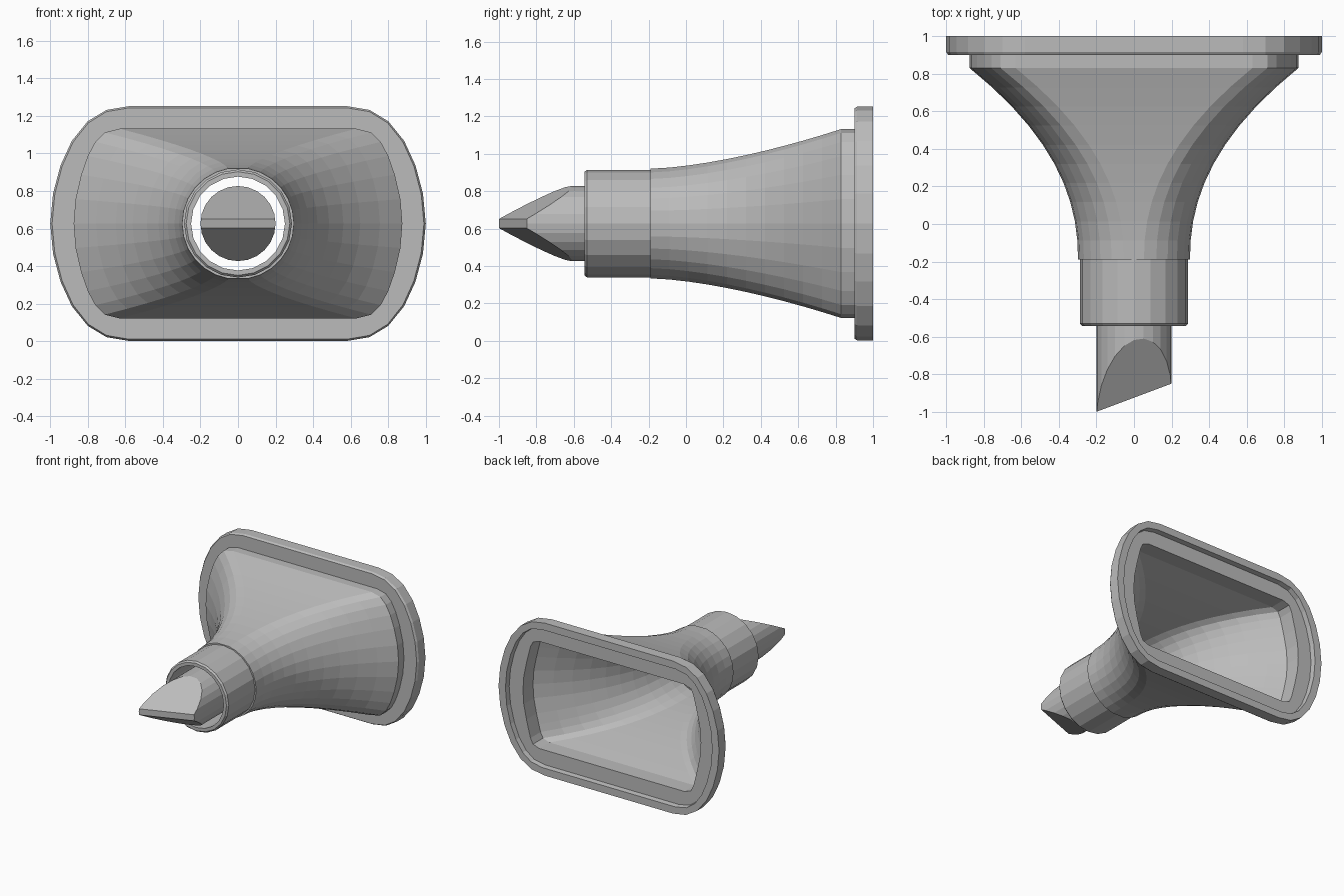
import bpy, bmesh, math
from mathutils import Vector

if "Cube" in bpy.data.objects:
    bpy.data.objects.remove(bpy.data.objects["Cube"], do_unlink=True)

MID = 0.627  # height of the central axis

grey = bpy.data.materials.new("plain grey")
grey.use_nodes = True
grey.diffuse_color = (0.5, 0.5, 0.5, 1)
grey.node_tree.nodes["Principled BSDF"].inputs["Base Color"].default_value = (0.5, 0.5, 0.5, 1)


def finish(bm, name):
    bmesh.ops.recalc_face_normals(bm, faces=bm.faces)
    mesh = bpy.data.meshes.new(name)
    bm.to_mesh(mesh)
    bm.free()
    mesh.materials.append(grey)
    obj = bpy.data.objects.new(name, mesh)
    bpy.context.collection.objects.link(obj)
    return obj


def full_outline(quarter):
    """Mirror a quarter outline (side middle to top) into a closed ring."""
    half = quarter + [(-x, z) for x, z in reversed(quarter)]
    return half + [(x, -z) for x, z in reversed(half[1:-1])]


def blend(a, b, fx, fz):
    return [(p[0] + (q[0] - p[0]) * fx, p[1] + (q[1] - p[1]) * fz) for p, q in zip(a, b)]


def circle(radius, count=20):
    return [(radius * math.cos(2 * math.pi * i / count), radius * math.sin(2 * math.pi * i / count))
            for i in range(count)]


def loft(bm, rings, closed=False):
    """Skin rings given as (y, outline); closed joins the last ring to the first."""
    loops = [[bm.verts.new((x, y, z + MID)) for x, z in ring] for y, ring in rings]
    pairs = list(zip(loops, loops[1:]))
    if closed:
        pairs.append((loops[-1], loops[0]))
    for a, b in pairs:
        n = len(a)
        for i in range(n):
            j = (i + 1) % n
            bm.faces.new((a[i], a[j], b[j], b[i]))
    return loops


# Outlines of the flared mouth, the flange and the round neck
mouth = full_outline([(.875, 0), (.865, .13), (.835, .26), (.80, .36), (.76, .435), (.71, .485), (.63, .505)])
rim = full_outline([(1, 0), (.985, .16), (.945, .31), (.885, .44), (.80, .545), (.70, .605), (.58, .625)])


def neck(radius):
    return full_outline([(radius * math.cos(i * .232), radius * math.sin(i * .232)) for i in range(7)])


def offset(f):
    return blend(mouth, rim, f, f)


def flare(start, end, steps=10):
    rings = []
    for i in range(steps + 1):
        t = i / steps
        rings.append((-.19 + 1.02 * t, blend(start, end, t ** 2.2, t ** 1.55)))
    return rings


# Horn shell with collar, flange and recessed back
opening = offset(-.55)
horn_rings = flare(neck(.298), mouth)
horn_rings += [(.90, mouth), (.90, offset(.92)), (.915, rim), (1.0, rim),
               (1.0, offset(.5)), (.96, offset(.45)), (.96, opening)]
horn_rings += list(reversed(flare(neck(.255), opening)))
bm = bmesh.new()
loft(bm, horn_rings, closed=True)
finish(bm, "horn_and_flange")

# Open tube at the neck, with a softened front edge
bm = bmesh.new()
loft(bm, [(-.18, circle(.2875)), (-.53, circle(.2875)), (-.543, circle(.276)),
          (-.543, circle(.25)), (-.18, circle(.25))], closed=True)
finish(bm, "neck_tube")

# Inner rod, cut to a skewed wedge
bm = bmesh.new()
ends = loft(bm, [(-1.1, circle(.2, 24)), (-.40, circle(.2, 24))])
for ring in ends:
    bm.faces.new(ring)
SKEW, SLOPE, TIP = .375, .57, .025
cuts = [((0, -.925, MID), (SKEW, -1, 0))]
for side in (1, -1):
    cuts.append(((0, -.925, MID + side * TIP), (SLOPE * SKEW, -SLOPE, side)))
for point, normal in cuts:
    cut = bmesh.ops.bisect_plane(bm, geom=bm.verts[:] + bm.edges[:] + bm.faces[:], dist=1e-5,
                                 plane_co=Vector(point), plane_no=Vector(normal).normalized(),
                                 clear_outer=True)
    bmesh.ops.holes_fill(bm, edges=[e for e in bm.edges if e.is_boundary], sides=0)
finish(bm, "wedge_rod")
